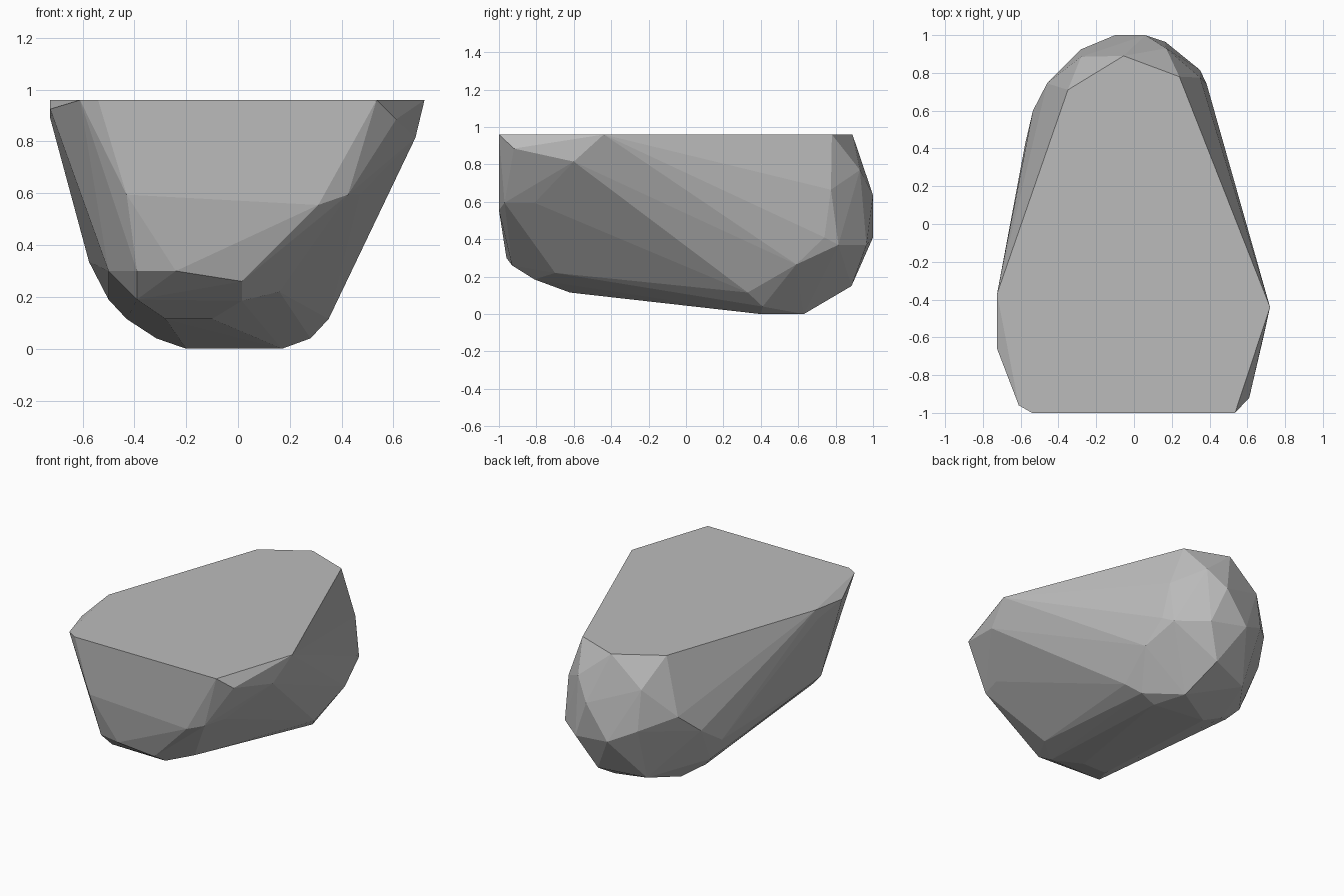
import bpy
import bmesh

# Flat-topped boulder: a convex shell around its corner points
TOP = 0.96
rim = [(-0.54, -1), (0.535, -1), (0.72, -0.44), (0.24, 0.78),
       (-0.055, 0.89), (-0.35, 0.71), (-0.725, -0.37), (-0.61, -0.96)]

front = [(-0.43, -1, 0.595), (0.31, -1, 0.555), (-0.24, -0.96, 0.30),
         (0.015, -0.93, 0.26), (-0.39, -0.93, 0.30), (-0.39, -0.81, 0.19),
         (0.015, -0.81, 0.185), (0.16, -0.70, 0.22), (-0.28, -0.62, 0.115),
         (-0.10, -0.62, 0.115)]
right = [(0.61, -0.92, 0.885), (0.685, -0.60, 0.815), (0.425, -0.97, 0.595),
         (0.47, -0.81, 0.595), (0.57, -0.70, 0.705), (0.35, 0.33, 0.115),
         (0.40, 0.59, 0.265), (0.385, 0.74, 0.41), (0.35, 0.775, 0.665)]
left = [(-0.725, -0.66, 0.925), (-0.725, -0.40, 0.89), (-0.50, -0.75, 0.30),
        (-0.575, 0.43, 0.335), (-0.535, 0.60, 0.45), (-0.50, 0.45, 0.19)]
back = [(0.35, 0.815, 0.37), (0.165, 0.965, 0.37), (0.17, 0.93, 0.77),
        (0.06, 1, 0.635), (-0.10, 1, 0.41), (-0.28, 0.925, 0.50),
        (-0.46, 0.745, 0.58), (-0.28, 0.885, 0.77)]
base = [(-0.43, 0.40, 0.115), (-0.315, 0.50, 0.04), (0.28, 0.41, 0.04),
        (0.17, 0.40, 0), (0.10, 0.63, 0), (-0.20, 0.45, 0),
        (0.05, 0.885, 0.15), (-0.25, 0.78, 0.12)]

bm = bmesh.new()
for p in [(x, y, TOP) for x, y in rim] + front + right + left + back + base:
    bm.verts.new(p)
hull = bmesh.ops.convex_hull(bm, input=bm.verts[:])
loose = [v for v in bm.verts if not v.link_faces]
bmesh.ops.delete(bm, geom=loose, context='VERTS')
bmesh.ops.dissolve_limit(bm, angle_limit=0.01, verts=bm.verts[:], edges=bm.edges[:])
bmesh.ops.recalc_face_normals(bm, faces=bm.faces[:])

mesh = bpy.data.meshes.new("boulder")
bm.to_mesh(mesh)
bm.free()

# Stone colour
stone = bpy.data.materials.new("grey stone")
stone.diffuse_color = (0.5, 0.5, 0.5, 1)
mesh.materials.append(stone)
bpy.context.collection.objects.link(bpy.data.objects.new("boulder", mesh))
